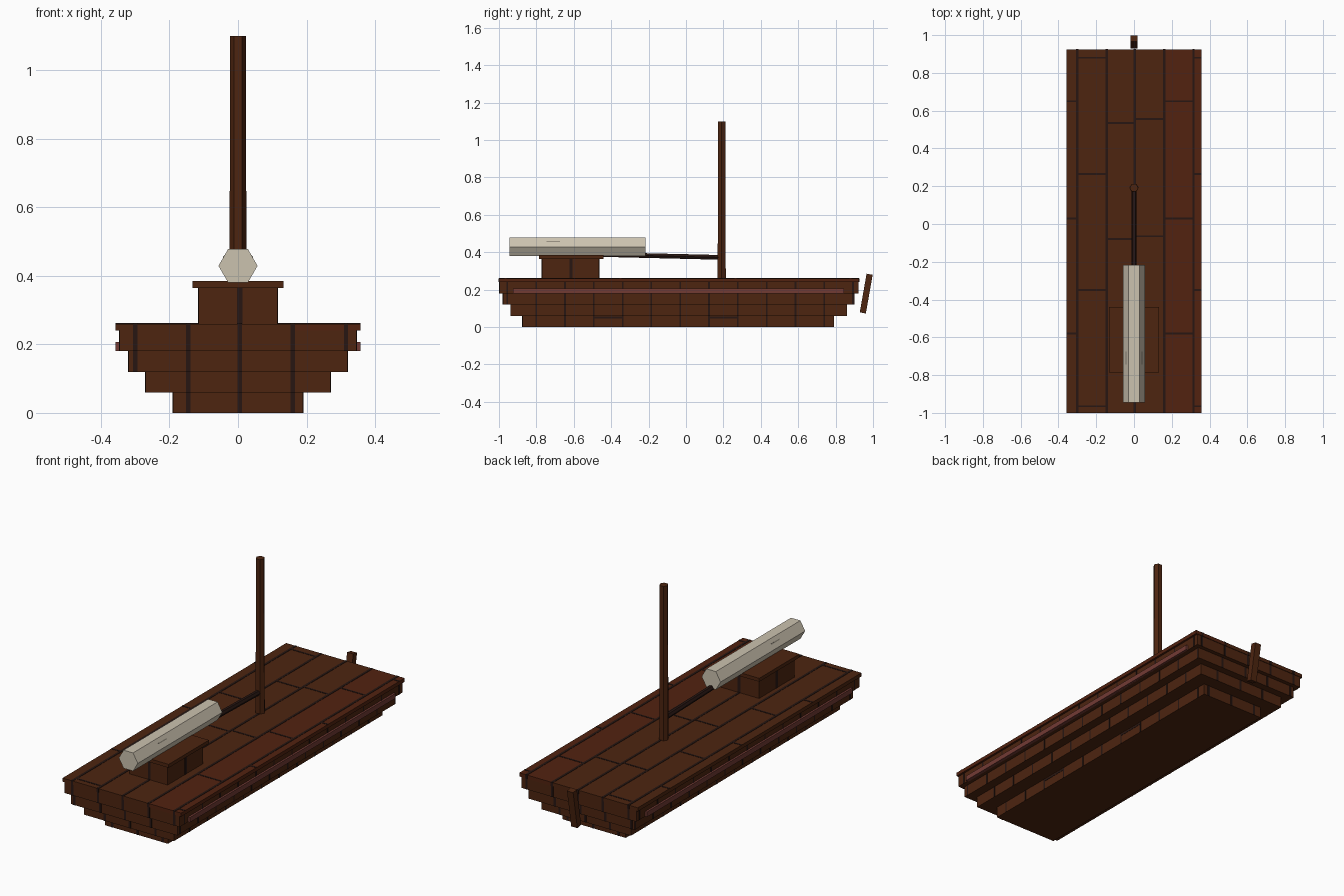
import bpy
import bmesh
from math import pi, atan2, hypot, radians
from mathutils import Matrix

cube = bpy.data.objects.get("Cube")
if cube:
    bpy.data.objects.remove(cube, do_unlink=True)


def material(name, rgb):
    m = bpy.data.materials.new(name)
    m.use_nodes = True
    m.diffuse_color = (*rgb, 1)
    bsdf = next(n for n in m.node_tree.nodes if n.type == "BSDF_PRINCIPLED")
    bsdf.inputs["Base Color"].default_value = (*rgb, 1)
    return m


WOOD = material("brown wood", (0.075, 0.018, 0.005))
RED_WOOD = material("reddish wood", (0.085, 0.016, 0.005))
SEAM = material("dark seam", (0.02, 0.008, 0.006))
STRIPE = material("faded red paint", (0.17, 0.043, 0.034))
CLOTH = material("cream cloth", (0.6, 0.54, 0.43))
CREASE = material("shaded cloth", (0.28, 0.25, 0.2))


def finish(name, bm, mat):
    mesh = bpy.data.meshes.new(name)
    bm.to_mesh(mesh)
    bm.free()
    mesh.materials.append(mat)
    obj = bpy.data.objects.new(name, mesh)
    bpy.context.collection.objects.link(obj)
    return obj


def add_box(bm, x, y, z):
    """Add a box spanning the given (low, high) ranges."""
    mid = [(a + b) / 2 for a, b in (x, y, z)]
    size = [b - a for a, b in (x, y, z)]
    bmesh.ops.create_cube(bm, size=1, matrix=Matrix.Translation(mid) @ Matrix.Diagonal((*size, 1)))


def box(name, x, y, z, mat):
    bm = bmesh.new()
    add_box(bm, x, y, z)
    return finish(name, bm, mat)


def hex_bar(name, r1, r2, length, location, tilt, mat):
    """Six-sided bar with corners on +x and -x, tilted about x."""
    bm = bmesh.new()
    bmesh.ops.create_cone(bm, cap_ends=True, segments=6, radius1=r1, radius2=r2, depth=length,
                          matrix=Matrix.Rotation(pi / 2, 4, "Z"))
    # put a corner on the x axis whatever the start angle of the ring
    v = max(bm.verts, key=lambda p: p.co.x)
    bmesh.ops.rotate(bm, verts=bm.verts, matrix=Matrix.Rotation(-atan2(v.co.y, v.co.x), 3, "Z"))
    obj = finish(name, bm, mat)
    obj.location = location
    obj.rotation_euler.x = tilt
    return obj


def around(center, width):
    return center - width / 2, center + width / 2


LIFT = 0.0015

# Stepped hull: half width, front, back, bottom, top
tiers = [
    (0.19, -0.874, 0.79, 0.0, 0.06),
    (0.27, -0.938, 0.86, 0.06, 0.12),
    (0.32, -0.979, 0.90, 0.12, 0.18),
    (0.346, -0.997, 0.922, 0.18, 0.24),
]
plank_edges = [-0.30, -0.145, 0.005, 0.16, 0.315]
seams = bmesh.new()
for i, (w, front, back, low, high) in enumerate(tiers):
    box(f"hull_step_{i + 1}", (-w, w), (front, back), (low, high), WOOD)
    # upright seams on both sides
    for k in range(13):
        y = -0.955 + 0.154 * k
        if front < y < back:
            for s in (-1, 1):
                add_box(seams, around(s * w, 2 * LIFT), around(y, 0.009), (low, high))
    # upright seams on bow and stern
    for x in plank_edges:
        if abs(x) < w - 0.01:
            for y in (front, back):
                add_box(seams, around(x, 0.013), around(y, 2 * LIFT), (low, high))
# Short level seams along the lowest step
for s in (-1, 1):
    for y in (-0.415, 0.2):
        add_box(seams, around(s * 0.19, 2 * LIFT), around(y, 0.155), (0.046, 0.056))
finish("hull_seams", seams, SEAM)

# Deck planks
edges = [-0.357, *plank_edges, 0.357]
for i, (a, b) in enumerate(zip(edges, edges[1:])):
    box(f"deck_plank_{i + 1}", (a, b), (-1, 0.925), (0.24, 0.26), RED_WOOD if i > 3 else WOOD)

# Deck seams: long joints, then staggered cross joints
outer, inner = (0.65, 0.03, -0.58), (0.88, 0.265, -0.35, -0.965)
joints = [outer, inner, (0.535, -0.08), (0.555, -0.065), outer, inner]
seams = bmesh.new()
top = around(0.26, 2 * LIFT)
for x in plank_edges:
    add_box(seams, around(x, 0.013), (-1, 0.925), top)
    for y in (-1, 0.925):
        add_box(seams, around(x, 0.013), around(y, 2 * LIFT), (0.24, 0.26))
for a, b, ys in zip(edges, edges[1:], joints):
    for y in ys:
        add_box(seams, (a, b), around(y, 0.01), top)
finish("deck_seams", seams, SEAM)

# Painted side rails
for name, s in (("left", 1), ("right", -1)):
    box(f"{name}_side_rail", around(s * 0.3485, 0.017), (-0.925, 0.845), (0.18, 0.207), STRIPE)

# Cabin with roof
box("cabin", (-0.115, 0.115), (-0.77, -0.465), (0.26, 0.365), WOOD)
box("cabin_roof", (-0.133, 0.133), (-0.787, -0.44), (0.365, 0.384), WOOD)
seams = bmesh.new()
for y in (-0.77, -0.465):
    add_box(seams, around(0.005, 0.016), around(y, 2 * LIFT), (0.26, 0.365))
for x in (-0.115, 0.115):
    add_box(seams, around(x, 2 * LIFT), around(-0.615, 0.018), (0.26, 0.365))
finish("cabin_seams", seams, SEAM)

# Mast
hex_bar("mast", 0.025, 0.023, 0.85, (0, 0.191, 0.675), 0, WOOD)

# Boom, rising slightly toward the bow
dy, dz = 1.11, -0.027
hex_bar("boom", 0.0145, 0.0145, hypot(dy, dz), (0, -0.37, 0.386), -atan2(dy, dz), SEAM)

# Furled sail with a small crease on each upper flank
hex_bar("furled_sail", 0.057, 0.057, 0.728, (0, -0.58, 0.429), pi / 2, CLOTH)
for name, s in (("left", 1), ("right", -1)):
    crease = box(f"{name}_sail_crease", around(0, 0.003), around(0, 0.07), around(0, 0.006), CREASE)
    crease.location = (s * 0.041, -0.71, 0.456)
    crease.rotation_euler.y = -s * radians(30)

# Rudder, leaning back at the stern
rudder = box("rudder", around(0, 0.037), around(0, 0.033), around(0, 0.21), WOOD)
rudder.location = (0, 0.9635, 0.179)
rudder.rotation_euler.x = -radians(10)
